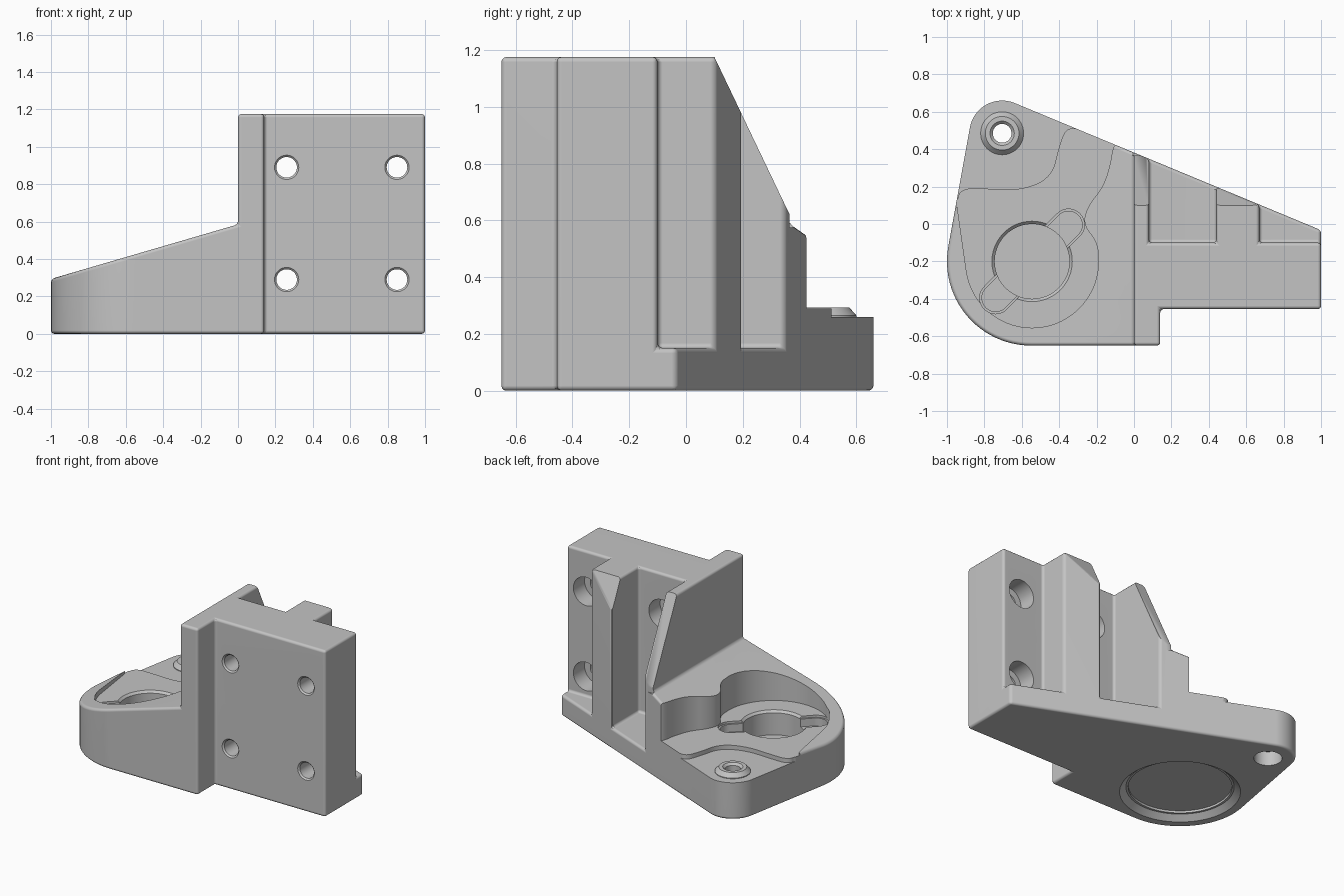
import bpy, bmesh
from math import sin, cos, radians
from mathutils import Matrix

if "Cube" in bpy.data.objects:
    bpy.data.objects.remove(bpy.data.objects["Cube"], do_unlink=True)

TOP = 1.175
HUB = (-0.545, -0.2)      # centre of the round pocket
EYE = (-0.705, 0.485)     # centre of the corner hole

grey = bpy.data.materials.new("light_grey")
grey.use_nodes = True
grey.diffuse_color = (0.55, 0.55, 0.55, 1)
grey.node_tree.nodes["Principled BSDF"].inputs["Base Color"].default_value = (0.55, 0.55, 0.55, 1)


def arc(centre, r, start, end, steps=24):
    angles = [radians(start + (end - start) * i / steps) for i in range(steps + 1)]
    return [(centre[0] + r * cos(a), centre[1] + r * sin(a)) for a in angles]


def soften(points, rounds=3):
    """Corner-cutting of an open path, keeping its ends."""
    for _ in range(rounds):
        out = [points[0]]
        for p, q in zip(points, points[1:]):
            for t in (0.25, 0.75):
                out.append((p[0] + (q[0] - p[0]) * t, p[1] + (q[1] - p[1]) * t))
        points = out + [points[-1]]
    return points


def finish(bm, name):
    bmesh.ops.recalc_face_normals(bm, faces=bm.faces)
    mesh = bpy.data.meshes.new(name)
    bm.to_mesh(mesh)
    bm.free()
    mesh.materials.append(grey)
    ob = bpy.data.objects.new(name, mesh)
    bpy.context.collection.objects.link(ob)
    return ob


def prism(name, profile, lo, hi, axis="z"):
    """Extrude a closed profile along an axis."""
    place = {"x": lambda a, b, t: (t, a, b),
             "y": lambda a, b, t: (a, t, b),
             "z": lambda a, b, t: (a, b, t)}[axis]
    bm = bmesh.new()
    low, high = [[bm.verts.new(place(a, b, t)) for a, b in profile] for t in (lo, hi)]
    bm.faces.new(low)
    bm.faces.new(high)
    n = len(profile)
    for i in range(n):
        j = (i + 1) % n
        bm.faces.new((low[i], low[j], high[j], high[i]))
    return finish(bm, name)


def lathe(name, profile, matrix, ring=False, sides=48):
    """Turn (radius, height) points; a ring closes on itself, otherwise ends are capped."""
    bm = bmesh.new()
    rows = [[bm.verts.new((x, y, z)) for x, y in arc((0, 0), r, 0, 360, sides)[:-1]]
            for r, z in profile]
    for a, b in zip(rows, rows[1:] + rows[:1] if ring else rows[1:]):
        for i in range(sides):
            j = (i + 1) % sides
            bm.faces.new((a[i], a[j], b[j], b[i]))
    if not ring:
        bm.faces.new(rows[0])
        bm.faces.new(rows[-1])
    bm.transform(matrix)
    return finish(bm, name)


def apply(ob, mod):
    bpy.context.view_layer.objects.active = ob
    bpy.ops.object.modifier_apply(modifier=mod.name)


def cut(ob, cutter):
    mod = ob.modifiers.new("cut", "BOOLEAN")
    mod.operation = "DIFFERENCE"
    mod.solver = "EXACT"
    mod.object = cutter
    apply(ob, mod)
    bpy.data.objects.remove(cutter, do_unlink=True)


def box(x0, x1):
    return [(x0, -0.1), (x1, -0.1), (x1, 0.9), (x0, 0.9)]


def at(p, z=0):
    return Matrix.Translation((p[0], p[1], z))


# Main body: footprint raised to full height
footprint = (arc((-0.55, -0.2), 0.45, 169.7, 270)
             + [(0.14, -0.65), (0.14, -0.455), (1, -0.455), (1, -0.033)]
             + arc(EYE, 0.175, 67.3, 169.7))
body = prism("bracket_body", footprint, 0, TOP)

# Sloping left top and the two bays between the ribs
cut(body, prism("slope_cutter", [(-1.2, 0.235), (0, 0.585), (0, 1.5), (-1.2, 1.5)], -1, 1, "y"))
cut(body, prism("bay_cutter", box(0.08, 0.44), 0.15, 1.5))
cut(body, prism("bay_cutter", box(0.67, 1.3), 0.15, 1.5))

# Small rounded edges
bevel = body.modifiers.new("rounding", "BEVEL")
bevel.width = 0.018
bevel.segments = 3
bevel.limit_method = "ANGLE"
bevel.angle_limit = radians(35)
bevel.use_clamp_overlap = False
apply(body, bevel)

# Slanted back of the ribs
slant = [(0.1, TOP), (0.365, 0.62), (0.365, 0.575), (0.7, 0.575), (0.7, 1.5), (0.1, 1.5)]
cut(body, prism("slant_cutter", slant, -0.005, 1.2, "x"))

# Round pocket opening toward the back corner
right_side = soften([(-0.19, -0.2), (-0.195, -0.1), (-0.275, 0.0), (-0.245, 0.1), (-0.17, 0.19),
                     (-0.13, 0.3), (-0.11, 0.43), (-0.06, 0.44), (-0.06, 0.9)])
pocket = ([(-1.2, 0.9), (-1.2, 0.09), (-0.945, 0.09), (-0.925, -0.05)]
          + arc(HUB, 0.355, 190, 358, 40) + right_side)
cut(body, prism("pocket_cutter", pocket, 0.29, 1.5))

# Lower corner step
step = soften([(-1.2, 0.1), (-0.95, 0.1), (-0.93, 0.19), (-0.8, 0.19), (-0.6, 0.18), (-0.44, 0.25),
               (-0.4, 0.42), (-0.36, 0.52), (-0.26, 0.5)]) + [(-0.26, 0.9), (-1.2, 0.9)]
cut(body, prism("step_cutter", step, 0.26, 0.5))

# Round socket with two diagonal ears
far, near = [(HUB[0] + s * 0.195, HUB[1] + s * 0.195) for s in (1, -1)]
for inset, floor in ((0.0, 0.275), (0.012, 0.22)):
    ears = arc(far, 0.085 - inset, -45, 135) + arc(near, 0.085 - inset, 135, 315)
    cut(body, prism("ear_cutter", ears, floor, 0.5))
cut(body, lathe("socket_cutter", [(0.2, 0.12), (0.2, 0.275), (0.225, 0.3)], at(HUB)))

# Shallow chamfered recess underneath
cut(body, lathe("recess_cutter", [(0.4, -0.013), (0.345, 0.035), (0.33, 0.035), (0.33, 0.05)],
                at((-0.55, -0.2))))

# Corner hole with counterbore below
cut(body, lathe("corner_hole_cutter", [(0.09, -0.1), (0.09, 0.1), (0.05, 0.1), (0.05, 0.5)], at(EYE)))

# Four screw holes, chamfered in front and counterbored behind
for x in (0.26, 0.85):
    for z in (0.29, 0.89):
        place = Matrix.Translation((x, -0.455, z)) @ Matrix.Rotation(radians(-90), 4, "X")
        cut(body, lathe("screw_hole_cutter", [(0.075, -0.01), (0.055, 0.01), (0.055, 0.23),
                                              (0.1, 0.23), (0.1, 0.45)], place))

# Raised collar around the corner hole
collar = lathe("hole_collar", [(0.115, 0.25), (0.115, 0.265), (0.09, 0.293), (0.065, 0.293),
                               (0.05, 0.278), (0.05, 0.25)], at(EYE), ring=True)

# Smooth shading with crisp edges
for ob in (body, collar):
    bpy.ops.object.select_all(action="DESELECT")
    ob.select_set(True)
    bpy.context.view_layer.objects.active = ob
    bpy.ops.object.shade_smooth_by_angle(angle=radians(35))
    weighted = ob.modifiers.new("even_shading", "WEIGHTED_NORMAL")
    weighted.keep_sharp = True
